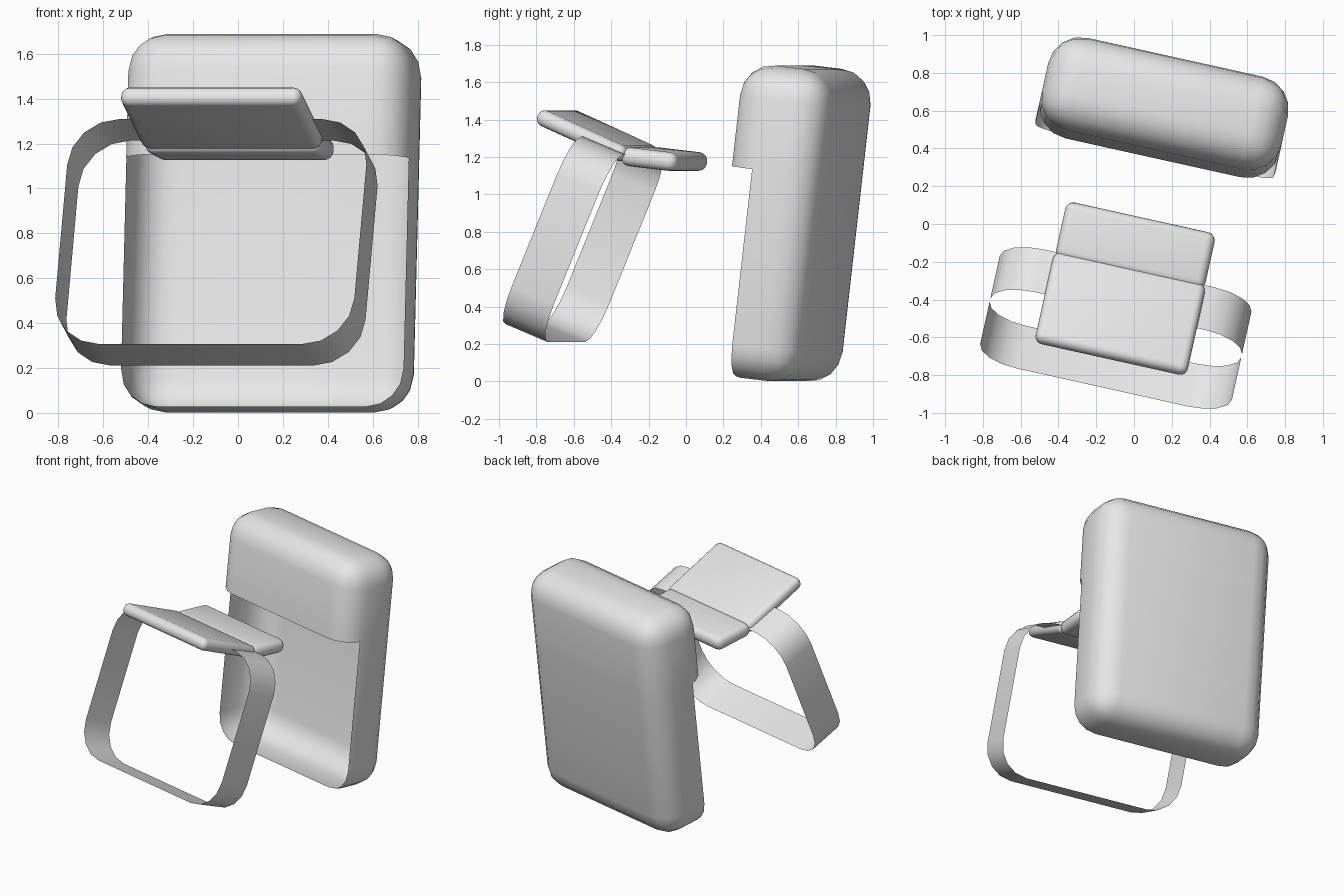
import bpy, bmesh
from math import radians, sin, cos, pi
from mathutils import Matrix, Vector

if "Cube" in bpy.data.objects:
    bpy.data.objects.remove(bpy.data.objects["Cube"], do_unlink=True)

# Single matte grey
grey = bpy.data.materials.new("light_grey")
grey.use_nodes = True
grey.diffuse_color = (0.8, 0.8, 0.8, 1)
grey.node_tree.nodes["Principled BSDF"].inputs["Base Color"].default_value = (0.8, 0.8, 0.8, 1)

YAW = Matrix.Rotation(radians(-12.5), 4, "Z")


def finish(name, bm, centre, tilt):
    """Turn a bmesh into a smooth object, tilted back and then yawed."""
    mesh = bpy.data.meshes.new(name)
    bm.to_mesh(mesh)
    bm.free()
    mesh.materials.append(grey)
    mesh.shade_smooth()
    mesh.set_sharp_from_angle(angle=radians(35))
    obj = bpy.data.objects.new(name, mesh)
    bpy.context.collection.objects.link(obj)
    obj.matrix_world = YAW @ Matrix.Translation(centre) @ Matrix.Rotation(radians(-tilt), 4, "X")
    return obj


def rounded_box(size, radius, segments):
    bm = bmesh.new()
    bmesh.ops.create_cube(bm, size=1)
    bmesh.ops.scale(bm, vec=size, verts=bm.verts)
    bmesh.ops.bevel(bm, geom=bm.edges[:], offset=radius, segments=segments,
                    profile=0.5, affect="EDGES", clamp_overlap=True)
    return bm


# Rounded shell, its lower front cut away to leave an open hollow
CUT_Y, CUT_Z = -0.105, 0.28
bm = rounded_box((1.3, 0.504, 1.68), 0.175, 4)
for point, normal in (((0, CUT_Y, 0), (0, 1, 0)), ((0, 0, CUT_Z), (0, 0, 1))):
    bmesh.ops.bisect_plane(bm, geom=bm.verts[:] + bm.edges[:] + bm.faces[:],
                           plane_co=point, plane_no=normal)
front = []
for f in bm.faces:
    c = f.calc_center_median()
    if c.y < CUT_Y - 0.0001 and c.z < CUT_Z:
        front.append(f)
bmesh.ops.delete(bm, geom=front, context="FACES")
finish("shell", bm, (0.022, 0.582, 0.845), 6.6)

# Two padded panels meeting in a shallow V
finish("front_panel", rounded_box((0.825, 0.53, 0.088), 0.04, 4), (0.032, -0.48, 1.314), 24)
finish("rear_panel", rounded_box((0.81, 0.31, 0.1), 0.045, 4), (0.032, -0.112, 1.188), 6.6)


# Thin strap loop: rounded rectangle outline swept across the band width
def band(width, height, depth, radius, segments):
    bm = bmesh.new()
    rows = []
    corners = ((1, 1), (-1, 1), (-1, -1), (1, -1))
    for i, (sx, sz) in enumerate(corners):
        for k in range(segments + 1):
            a = (i + k / segments) * pi / 2
            x = sx * (width / 2 - radius) + radius * cos(a)
            z = sz * (height / 2 - radius) + radius * sin(a)
            rows.append([bm.verts.new((x, y, z)) for y in (-depth / 2, depth / 2)])
    for p, q in zip(rows, rows[1:] + rows[:1]):
        bm.faces.new((p[0], q[0], q[1], p[1]))
    bmesh.ops.recalc_face_normals(bm, faces=bm.faces)
    return bm


finish("strap_loop", band(1.365, 1.085, 0.25, 0.22, 4), (0.025, -0.558, 0.76), 22.5)
